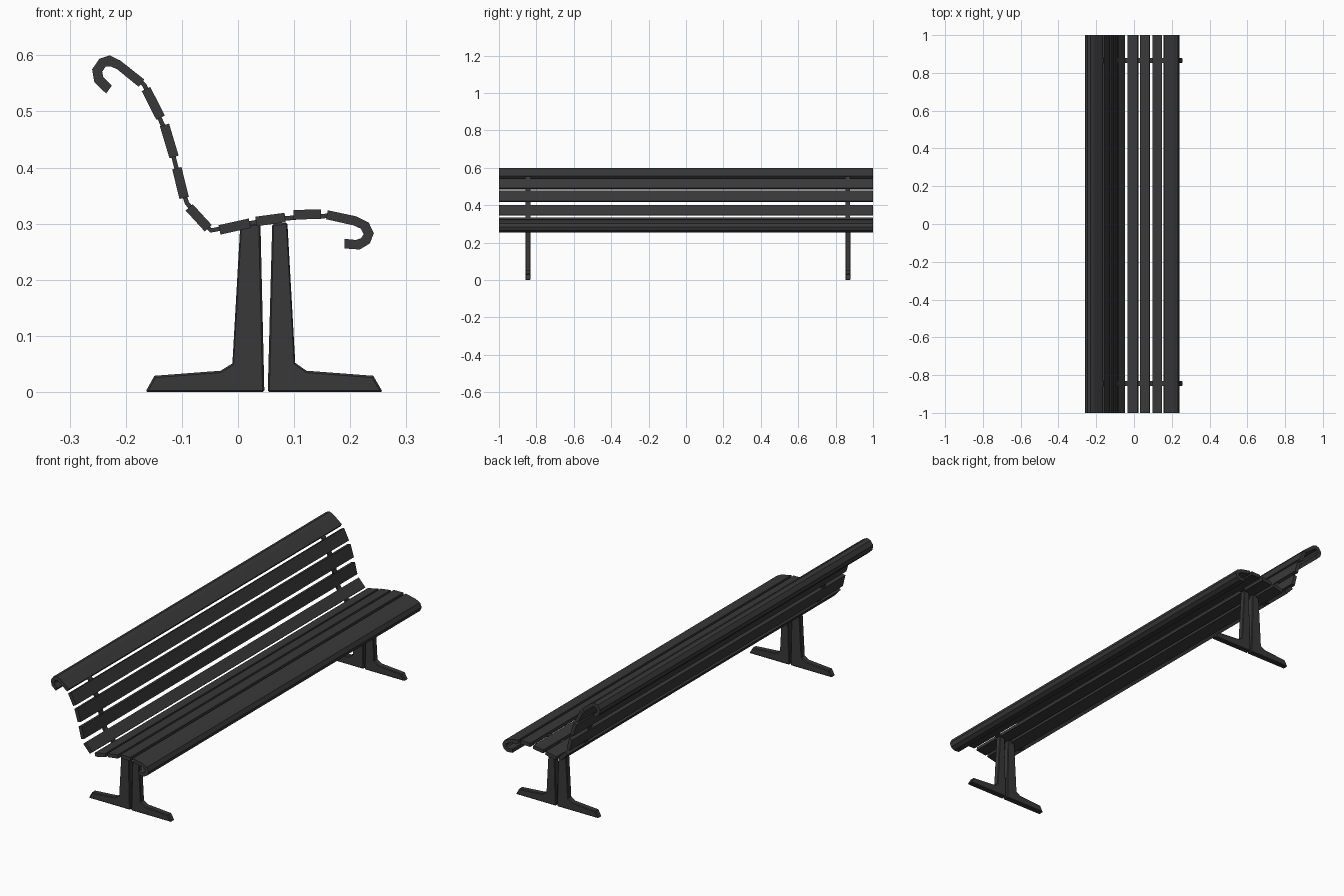
import bpy, bmesh
from mathutils import Vector

if "Cube" in bpy.data.objects:
    bpy.data.objects.remove(bpy.data.objects["Cube"])

dark = bpy.data.materials.new("dark_paint")
dark.diffuse_color = (0.04, 0.04, 0.04, 1)
dark.use_nodes = True
dark.node_tree.nodes["Principled BSDF"].inputs["Base Color"].default_value = dark.diffuse_color


def strip(name, side_a, side_b, y0, y1):
    """Solid band between two matching x/z outlines, extruded from y0 to y1."""
    bm = bmesh.new()
    rows = [[bm.verts.new((x, y0, z)) for x, z in side] for side in (side_a, side_b)]
    faces = [bm.faces.new((rows[0][i], rows[0][i + 1], rows[1][i + 1], rows[1][i]))
             for i in range(len(side_a) - 1)]
    ext = bmesh.ops.extrude_face_region(bm, geom=faces, use_keep_orig=True)
    moved = [g for g in ext["geom"] if isinstance(g, bmesh.types.BMVert)]
    bmesh.ops.translate(bm, verts=moved, vec=(0, y1 - y0, 0))
    bmesh.ops.recalc_face_normals(bm, faces=bm.faces)
    mesh = bpy.data.meshes.new(name)
    bm.to_mesh(mesh)
    bm.free()
    mesh.materials.append(dark)
    ob = bpy.data.objects.new(name, mesh)
    bpy.context.collection.objects.link(ob)
    return ob


def offset(path, half):
    """Two outlines either side of a centre path."""
    a, b = [], []
    pts = [Vector(p) for p in path]
    for i, p in enumerate(pts):
        d = (pts[min(i + 1, len(pts) - 1)] - pts[max(i - 1, 0)]).normalized()
        n = Vector((-d.y, d.x)) * half
        a.append(p + n)
        b.append(p - n)
    return a, b


# Flat slats: end points of each centre line
seat_slats = [((-.033, .289), (.021, .301)), ((.032, .304), (.084, .311)),
              ((.099, .316), (.148, .317))]
back_slats = [((-.087, .329), (-.053, .292)), ((-.109, .399), (-.096, .346)),
              ((-.131, .476), (-.114, .419)), ((-.164, .540), (-.138, .489))]
for kind, slats in (("seat", seat_slats), ("back", back_slats)):
    for i, ends in enumerate(slats):
        strip(f"{kind}_slat_{i + 1}", *offset(ends, .0085), -1, 1)

# Curled edge boards
strip("seat_front_curl",
      [(.160, .324), (.211, .313), (.233, .302), (.242, .283), (.235, .265), (.217, .254), (.190, .256)],
      [(.157, .308), (.206, .297), (.219, .291), (.224, .281), (.219, .274), (.210, .271), (.190, .273)],
      -1, 1)
strip("back_top_curl",
      [(-.167, .557), (-.210, .591), (-.229, .600), (-.247, .594), (-.260, .575), (-.256, .552), (-.235, .532)],
      [(-.177, .544), (-.215, .575), (-.226, .580), (-.236, .580), (-.242, .571), (-.240, .561), (-.225, .546)],
      -1, 1)

# Supports: bent strap and split leg with feet at each end
strap = [(-.178, .558), (-.167, .547), (-.151, .514), (-.122, .448), (-.103, .372), (-.091, .337),
         (-.070, .310), (-.048, .288), (-.006, .296), (.058, .307), (.124, .313), (.165, .314)]
rear_leg = ([(-.165, 0), (-.149, .029), (-.031, .038), (-.010, .051), (.004, .297)],
            [(-.150, 0), (-.130, 0), (-.031, 0), (.047, 0), (.040, .302)])
front_leg = ([(.258, 0), (.241, .029), (.122, .038), (.102, .052), (.088, .302)],
             [(.243, 0), (.223, 0), (.122, 0), (.053, 0), (.061, .300)])
for side, y in (("left", -.845), ("right", .865)):
    strip(f"{side}_strap", *offset(strap, .004), y - .0125, y + .0125)
    for name, (a, b) in (("rear_leg", rear_leg), ("front_leg", front_leg)):
        leg = strip(f"{side}_{name}", a, b, y - .0135, y + .0135)
        bevel = leg.modifiers.new("edge_chamfer", 'BEVEL')
        bevel.width = .003
        bevel.segments = 1
        bevel.angle_limit = 1.2
